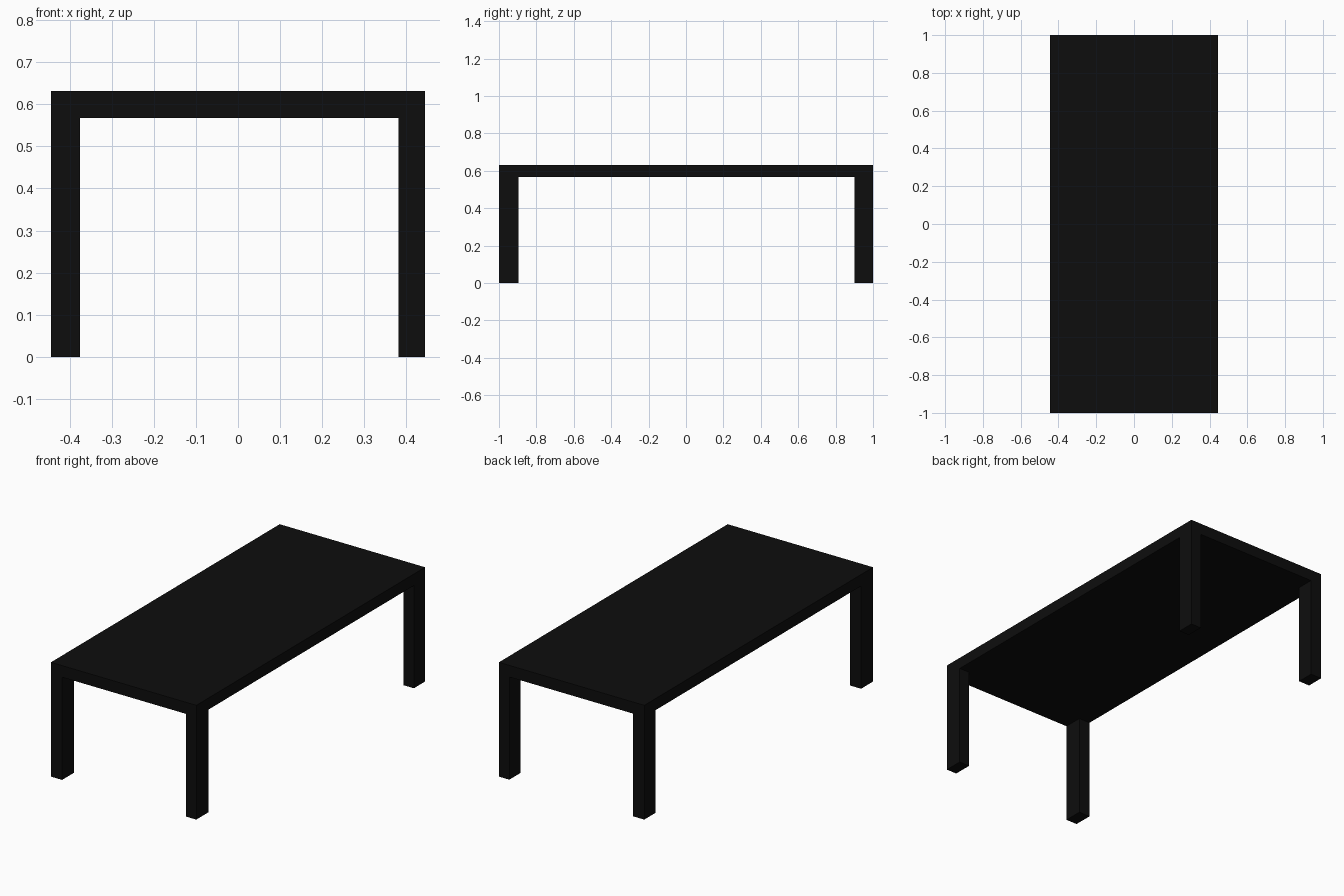
import bpy

if "Cube" in bpy.data.objects:
    bpy.data.objects.remove(bpy.data.objects["Cube"])

black = bpy.data.materials.new("black_finish")
black.diffuse_color = (0.004, 0.004, 0.004, 1.0)
black.use_nodes = True
black.node_tree.nodes["Principled BSDF"].inputs["Base Color"].default_value = black.diffuse_color

X, Y = 0.445, 1.0            # half width and half length
TOP, UNDER = 0.632, 0.568    # table top faces


def box(name, lo, hi):
    """Axis-aligned box between two corners."""
    bpy.ops.mesh.primitive_cube_add(size=1)
    ob = bpy.context.object
    ob.name = name
    ob.location = [(a + b) / 2 for a, b in zip(lo, hi)]
    ob.scale = [b - a for a, b in zip(lo, hi)]
    bpy.ops.object.transform_apply(location=True, rotation=False, scale=True)
    ob.data.materials.append(black)
    return ob


# Flat slab top
box("table_top", (-X, -Y, UNDER), (X, Y, TOP))

# Corner legs, flush with the slab edges
for side, x0, x1 in (("left", -X, -0.376), ("right", 0.381, X)):
    for end, y0, y1 in (("front", -Y, -0.895), ("back", 0.902, Y)):
        box(f"{end}_{side}_leg", (x0, y0, 0), (x1, y1, UNDER))
